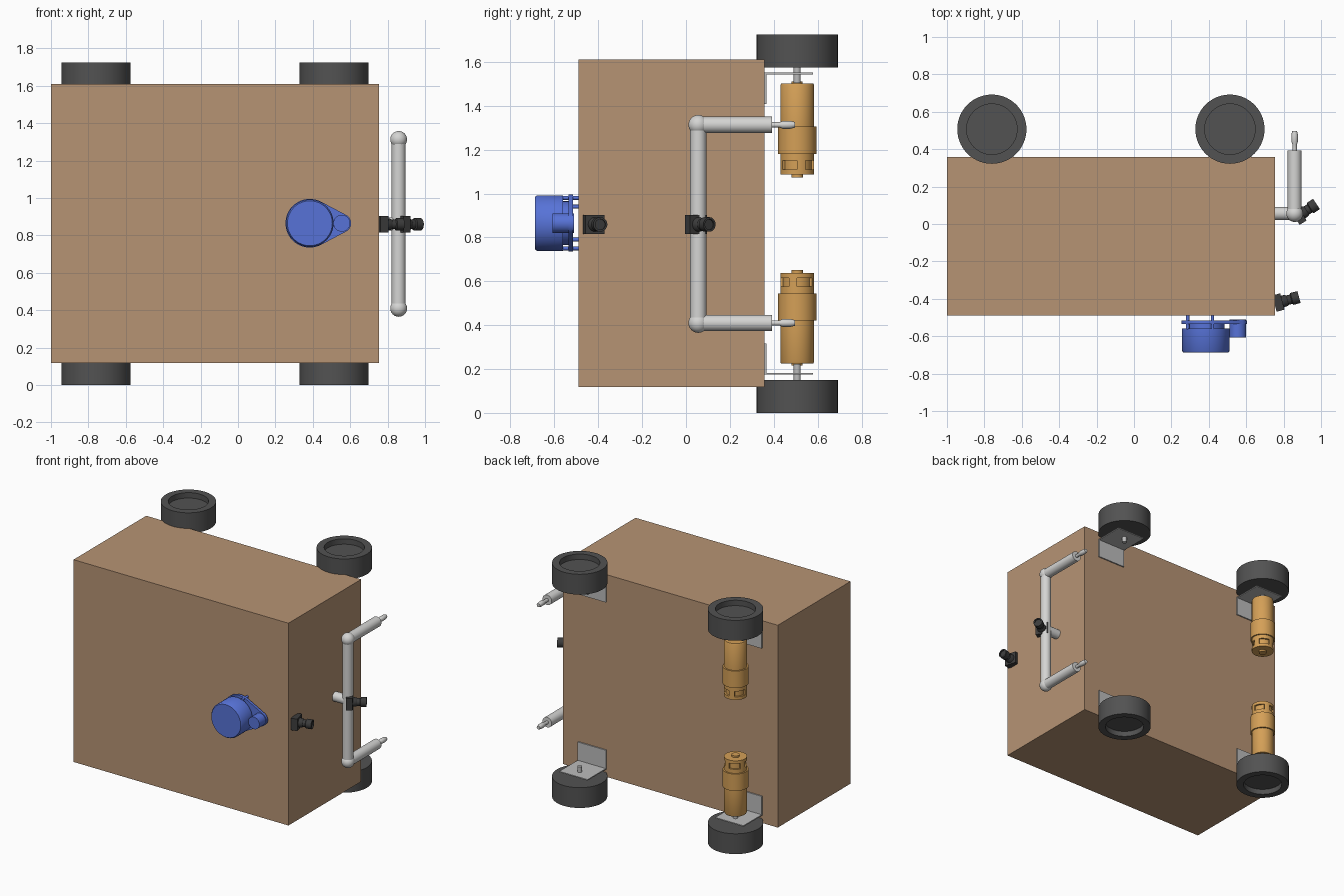
import bpy, bmesh, math
from mathutils import Vector, Matrix

if "Cube" in bpy.data.objects:
    bpy.data.objects.remove(bpy.data.objects["Cube"])

H = 1.725            # total height, everything on the chassis mirrors about H / 2


def mat(name, r, g, b):
    m = bpy.data.materials.new(name)
    m.diffuse_color = (r, g, b, 1)
    m.use_nodes = True
    m.node_tree.nodes["Principled BSDF"].inputs["Base Color"].default_value = m.diffuse_color
    return m


TAN = mat("tan board", 0.47, 0.295, 0.175)
RUBBER = mat("dark rubber", 0.085, 0.085, 0.085)
ORANGE = mat("motor orange", 0.66, 0.35, 0.095)
SILVER = mat("light grey", 0.66, 0.66, 0.65)
STEEL = mat("bracket grey", 0.5, 0.5, 0.5)
BLACK = mat("charcoal", 0.045, 0.045, 0.045)
BLUE = mat("scanner blue", 0.095, 0.17, 0.68)


def finish(bm, name, m, smooth=True):
    bmesh.ops.recalc_face_normals(bm, faces=bm.faces)
    me = bpy.data.meshes.new(name)
    bm.to_mesh(me)
    bm.free()
    ob = bpy.data.objects.new(name, me)
    bpy.context.collection.objects.link(ob)
    me.materials.append(m)
    if smooth:
        bpy.ops.object.select_all(action='DESELECT')
        ob.select_set(True)
        bpy.context.view_layer.objects.active = ob
        bpy.ops.object.shade_smooth_by_angle(angle=math.radians(35))
    return ob


def box(name, m, lo, hi, turn=0.0):
    lo, hi = Vector(lo), Vector(hi)
    bm = bmesh.new()
    bmesh.ops.create_cube(bm, size=1, matrix=Matrix.Translation((lo + hi) / 2)
                          @ Matrix.Rotation(turn, 4, 'Z') @ Matrix.Diagonal((*(hi - lo), 1)))
    return finish(bm, name, m, False)


def lathe(name, m, profile, origin, axis, n=40, slots=None):
    """Spin (radius, height) points around axis; slots = (band, depth) sinks windows in one band."""
    bm = bmesh.new()
    rot = Vector((0, 0, 1)).rotation_difference(Vector(axis)).to_matrix().to_4x4()
    rings = [[bm.verts.new((r * math.cos(2 * math.pi * i / n), r * math.sin(2 * math.pi * i / n), h))
              for i in range(n)] for r, h in profile]
    windows = []
    for k in range(len(rings) - 1):
        a, b = rings[k], rings[k + 1]
        for i in range(n):
            j = (i + 1) % n
            f = bm.faces.new((a[i], a[j], b[j], b[i]))
            if slots and k == slots[0] and i % (n // 4) < n // 4 - 4:
                windows.append(f)
    bm.faces.new(rings[0][::-1])
    bm.faces.new(rings[-1])
    if windows:
        new = bmesh.ops.extrude_face_region(bm, geom=windows)['geom']
        bmesh.ops.delete(bm, geom=windows, context='FACES')
        for v in new:
            if isinstance(v, bmesh.types.BMVert):
                v.co.x *= slots[1]
                v.co.y *= slots[1]
    bm.transform(Matrix.Translation(origin) @ rot)
    return finish(bm, name, m)


def rod(name, m, p, q, r, n=32):
    d = Vector(q) - Vector(p)
    return lathe(name, m, [(r, 0), (r, d.length)], p, d.normalized(), n)


def ball(name, m, c, r):
    bm = bmesh.new()
    bmesh.ops.create_uvsphere(bm, u_segments=28, v_segments=16, radius=r, matrix=Matrix.Translation(c))
    return finish(bm, name, m)


# Chassis box
box("chassis", TAN, (-1, -0.49, 0.117), (0.755, 0.358, 1.61))

# Wheels, brackets, axles and motors on both sides
WY = 0.507
for side, z0, s in (("lower", 0.0, 1), ("upper", H, -1)):
    for end, x in (("rear", -0.76), ("fore", 0.513)):
        tag = side + "_" + end
        lathe(tag + "_wheel", RUBBER,
              [(0.135, 0.04), (0.135, 0), (0.185, 0), (0.185, 0.15)], (x, WY, z0), (0, 0, s), 56)
        zs = sorted((z0 + s * 0.174, z0 + s * 0.182))
        box(tag + "_bracket_shelf", STEEL, (x - 0.115, 0.358, zs[0]), (x + 0.115, 0.58, zs[1]))
        zs = sorted((z0 + s * 0.174, z0 + s * 0.317))
        box(tag + "_bracket_back", STEEL, (x - 0.115, 0.356, zs[0]), (x + 0.115, 0.367, zs[1]))
        rod(tag + "_axle", STEEL, (x, WY, z0 + s * 0.14), (x, WY, z0 + s * 0.222), 0.016, 20)
    lathe(side + "_motor", ORANGE,
          [(0.025, 0.215), (0.025, 0.224), (0.073, 0.224), (0.077, 0.232), (0.077, 0.42), (0.087, 0.42),
           (0.087, 0.545), (0.077, 0.545), (0.077, 0.575), (0.077, 0.615), (0.077, 0.638),
           (0.027, 0.638), (0.027, 0.651)], (-0.76, WY, z0), (0, 0, s), 48, (8, 0.84))

# Bumper tube with two arms and probe tips
BX, BY, LO, HI = 0.859, 0.056, 0.41, 1.313
rod("bumper_bar", SILVER, (BX, BY, LO), (BX, BY, HI), 0.037)
rod("bumper_mount", SILVER, (0.75, BY, 0.862), (BX, BY, 0.862), 0.035)
for side, z in (("lower", LO), ("upper", HI)):
    ball(side + "_elbow", SILVER, (BX, BY, z), 0.045)
    lathe(side + "_arm", SILVER, [(0.037, 0), (0.037, 0.337)], (BX, BY, z), (0, 1, 0))
    lathe(side + "_probe", SILVER, [(0.012, 0.33), (0.012, 0.37), (0.018, 0.385), (0.018, 0.42),
                                    (0.013, 0.44)], (BX, BY, z), (0, 1, 0), 16)


# Two small cameras: square housing with an angled lens barrel
def camera_unit(name, x, y, deg):
    a = math.radians(deg)
    box(name + "_housing", BLACK, (x - 0.022, y - 0.045, 0.815), (x + 0.022, y + 0.045, 0.903), a)
    lathe(name + "_lens", BLACK, [(0.034, 0.01), (0.03, 0.045), (0.026, 0.05), (0.026, 0.07),
                                  (0.033, 0.075), (0.033, 0.114), (0.024, 0.114), (0.024, 0.106)],
          (x, y, 0.859), (math.cos(a), math.sin(a), 0), 32)


camera_unit("bar_camera", 0.88, 0.045, 33)
camera_unit("wall_camera", 0.772, -0.42, 15)

# Scanner on the front: egg-shaped base, round turret, small drive motor, standoffs
CX, CZ, TX = 0.384, 0.865, 0.555


def egg(name, y0, y1, big, small):
    bm = bmesh.new()
    split = math.acos((big - small) / (TX - CX))
    pts = []
    for i in range(17):
        t = -split + 2 * split * i / 16
        pts.append((TX + small * math.cos(t), CZ + small * math.sin(t)))
    for i in range(33):
        t = split + (2 * math.pi - 2 * split) * i / 32
        pts.append((CX + big * math.cos(t), CZ + big * math.sin(t)))
    f = bm.faces.new([bm.verts.new((x, y0, z)) for x, z in pts])
    new = bmesh.ops.extrude_face_region(bm, geom=[f])['geom']
    bmesh.ops.translate(bm, vec=(0, y1 - y0, 0), verts=[v for v in new if isinstance(v, bmesh.types.BMVert)])
    return finish(bm, name, BLUE)


egg("scanner_base", -0.515, -0.535, 0.13, 0.05)
rod("scanner_neck", BLUE, (CX, -0.53, CZ), (CX, -0.57, CZ), 0.1, 40)
lathe("scanner_turret", BLUE, [(0.127, 0), (0.127, 0.118), (0.12, 0.128)], (CX, -0.56, CZ), (0, -1, 0), 48)
rod("scanner_motor", BLUE, (TX, -0.51, CZ), (TX, -0.608, CZ), 0.045)
for x, dz in ((0.287, 0.075), (0.42, 0.115)):
    for s in (-1, 1):
        rod("scanner_standoff", BLUE, (x, -0.488, CZ + s * dz), (x, -0.565, CZ + s * dz), 0.009, 12)
